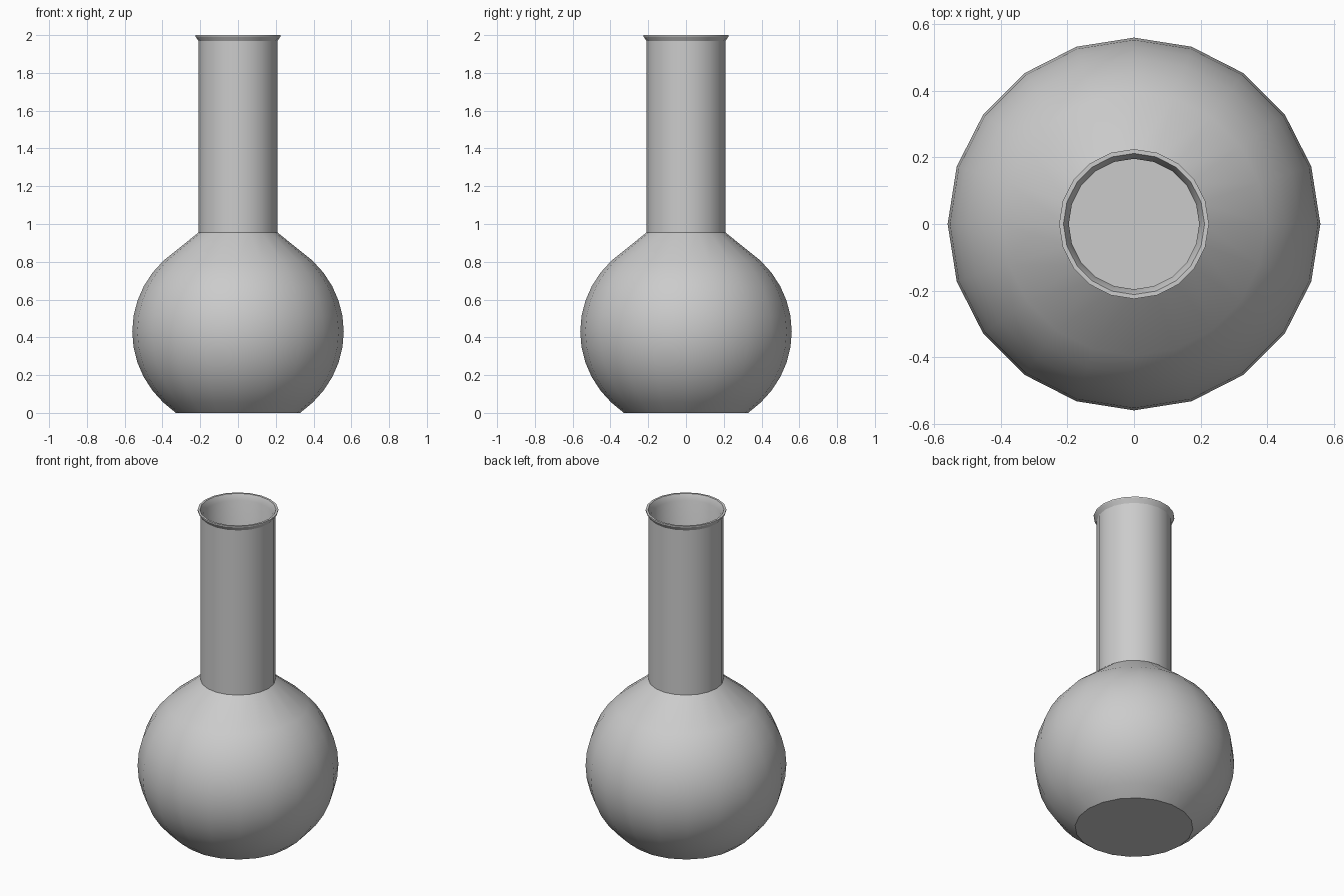
import bpy, bmesh
from math import sin, cos, pi, radians

if "Cube" in bpy.data.objects:
    bpy.data.objects.remove(bpy.data.objects["Cube"])

SIDES = 20
WALL = 0.013


def bulb(r, h, zc, lo, hi):
    """Points (radius, height) along an oval arc, every 9 degrees."""
    return [(r * cos(radians(a)), zc + h * sin(radians(a)))
            for a in range(lo, hi + 1, 9)]


def lathe(name, profile):
    """Revolve a profile into rings and cap both ends."""
    bm = bmesh.new()
    rings = [[bm.verts.new((r * cos(2 * pi * i / SIDES),
                            r * sin(2 * pi * i / SIDES), z))
              for i in range(SIDES)] for r, z in profile]
    for a, b in zip(rings, rings[1:]):
        for i in range(SIDES):
            j = (i + 1) % SIDES
            bm.faces.new((a[i], a[j], b[j], b[i]))
    bm.faces.new(rings[0])
    bm.faces.new(rings[-1])
    bmesh.ops.recalc_face_normals(bm, faces=bm.faces)
    mesh = bpy.data.meshes.new(name)
    bm.to_mesh(mesh)
    bm.free()
    obj = bpy.data.objects.new(name, mesh)
    bpy.context.collection.objects.link(obj)
    return obj


# Outer skin: flat base, round bulb, straight neck, flared lip
outer = [(0.329, 0.0)] + bulb(0.56, 0.53, 0.43, -45, 45)
outer += [(0.209, 0.955), (0.209, 1.968), (0.225, 1.993), (0.225, 2.0)]

# Inner skin: lip, neck bore, hollow bulb, inside floor
inner = [(0.212, 2.0), (0.196, 1.965), (0.196, 0.947)]
inner += bulb(0.56 - WALL, 0.53 - WALL, 0.43, -45, 45)[::-1]
inner += [(0.322, WALL)]

flask = lathe("flask", outer + inner)

# Smooth shading with crisp lip, neck joint and base
bpy.context.view_layer.objects.active = flask
flask.select_set(True)
bpy.ops.object.shade_smooth_by_angle(angle=radians(25))
